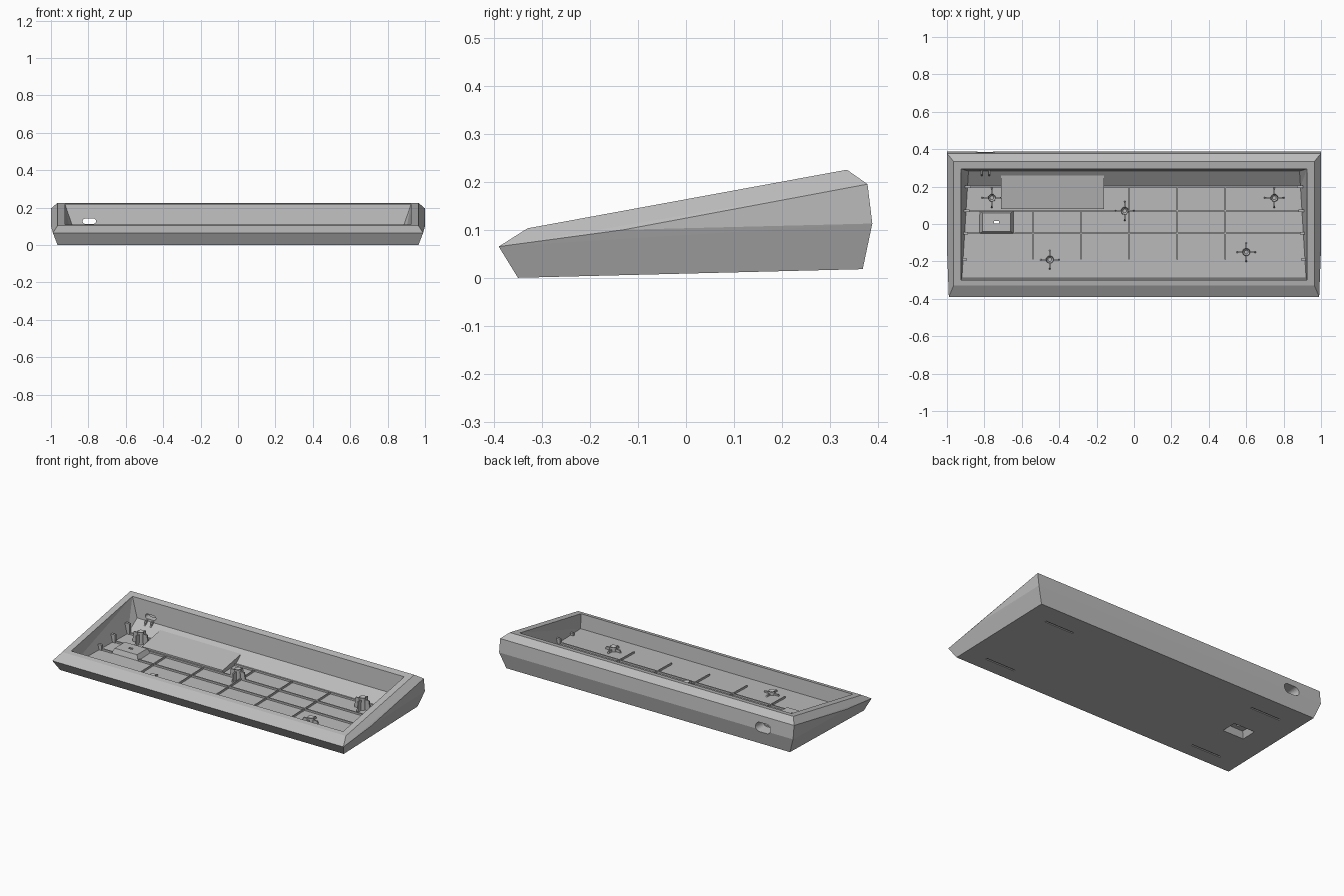
import bpy, bmesh, math
from mathutils import Matrix, Vector

cube = bpy.data.objects.get("Cube")
if cube:
    bpy.data.objects.remove(cube)

grey = bpy.data.materials.new("matte_grey")
grey.use_nodes = True
COLOUR = (0.5, 0.5, 0.5, 1)
grey.diffuse_color = COLOUR
grey.node_tree.nodes["Principled BSDF"].inputs["Base Color"].default_value = COLOUR


def make(name, bm):
    bmesh.ops.recalc_face_normals(bm, faces=bm.faces)
    mesh = bpy.data.meshes.new(name)
    bm.to_mesh(mesh)
    bm.free()
    mesh.materials.append(grey)
    obj = bpy.data.objects.new(name, mesh)
    bpy.context.collection.objects.link(obj)
    return obj


def hull(name, points):
    """Convex solid around a handful of corner points."""
    bm = bmesh.new()
    for p in points:
        bm.verts.new(p)
    res = bmesh.ops.convex_hull(bm, input=bm.verts)
    junk = {g for g in res["geom_interior"] + res["geom_unused"]
            if isinstance(g, bmesh.types.BMVert) and g.is_valid}
    bmesh.ops.delete(bm, geom=list(junk), context="VERTS")
    bmesh.ops.dissolve_limit(bm, angle_limit=0.01, verts=bm.verts, edges=bm.edges)
    return make(name, bm)


def mirrored(points):
    return [(s * x, y, z) for x, y, z in points for s in (-1, 1)]


def frustum(name, x, y, low, high):
    """low and high are (half width, half depth, z)."""
    return hull(name, [(x + sx * w, y + sy * d, z) for w, d, z in (low, high)
                       for sx in (-1, 1) for sy in (-1, 1)])


def box(name, x0, x1, y0, y1, z0, z1):
    return hull(name, [(x, y, z) for x in (x0, x1) for y in (y0, y1) for z in (z0, z1)])


def floor_z(y):
    return 0.029 + 0.0245 * y


def under_z(y):
    return 0.0088 + 0.025 * y


# Outer wedge body with bevelled rim
case = hull("case", mirrored([
    (0.965, -0.35, 0), (0.965, 0.368, 0.018),
    (0.99, -0.39, 0.065), (1, -0.13, 0.1), (1, 0.388, 0.113), (1, 0.378, 0.195),
    (0.965, -0.33, 0.103), (0.965, 0.335, 0.225)]))

# Tray cavity with drafted walls and a sloped rear floor
cavity = hull("cavity_cutter", mirrored([
    (0.925, -0.30, 0.108), (0.925, 0.295, 0.218), (0.925, -0.30, 0.3), (0.925, 0.295, 0.3),
    (0.92, -0.29, floor_z(-0.29)), (0.89, 0.2, floor_z(0.2)), (0.885, 0.283, 0.1)]))

# Raised pod in the tray, hollow from below, with a small through hole
POD_X, POD_Y = -0.735, 0.01
pod = frustum("pod_block", POD_X, POD_Y, (0.097, 0.066, 0.016), (0.076, 0.05, 0.057))
pocket = frustum("pocket_cutter", POD_X, POD_Y, (0.08, 0.055, -0.01), (0.055, 0.033, 0.044))
pod_hole = frustum("pod_hole_cutter", POD_X, POD_Y, (0.013, 0.007, 0), (0.013, 0.007, 0.1))


def stadium(name, sections):
    """Rounded slot lofted along y; sections are (y, half width, half height)."""
    points = []
    for y, w, h in sections:
        for i in range(24):
            a = math.tau * (i + 0.5) / 24
            side = math.copysign(w - h, math.cos(a))
            points.append((-0.795 + side + h * math.cos(a), y, 0.127 + h * math.sin(a)))
    return hull(name, points)


# Rear cable port: wide tapered mouth and a narrow slot
port_mouth = stadium("port_mouth_cutter", [(0.42, 0.056, 0.032), (0.32, 0.044, 0.022)])
port_slot = stadium("port_slot_cutter", [(0.4, 0.036, 0.014), (0.25, 0.036, 0.014)])

# Shallow grooves for the feet
grooves = []
for sx in (-1, 1):
    for y in (-0.26, 0.24):
        a, b = sorted((sx * 0.63, sx * 0.83))
        grooves.append(box("groove_cutter", a, b, y - 0.005, y + 0.005,
                           -0.02, under_z(y) + 0.006))

steps = [(cavity, "DIFFERENCE"), (pod, "UNION"), (pocket, "DIFFERENCE"),
         (pod_hole, "DIFFERENCE"), (port_mouth, "DIFFERENCE"), (port_slot, "DIFFERENCE")]
steps += [(g, "DIFFERENCE") for g in grooves]
for cutter, op in steps:
    mod = case.modifiers.new(cutter.name, "BOOLEAN")
    mod.operation = op
    mod.solver = "EXACT"
    mod.object = cutter
    cutter.hide_render = True

# Bake the cuts and drop the cutters
graph = bpy.context.evaluated_depsgraph_get()
baked = bpy.data.meshes.new_from_object(case.evaluated_get(graph))
case.modifiers.clear()
case.data = baked
for cutter, op in steps:
    bpy.data.objects.remove(cutter)

# Sloped raised deck against the rear wall
deck = [(0.08, 0.022), (0.08, 0.048), (0.28, 0.085), (0.30, 0.085), (0.30, 0.03)]
hull("raised_deck", [(x, y, z) for x in (-0.71, -0.16) for y, z in deck])


def rib(name, x0, x1, y0, y1):
    """Low stiffening rib following the floor."""
    hull(name, [(x, y, floor_z(y) + dz) for x in (x0, x1) for y in (y0, y1)
                for dz in (-0.008, 0.011)])


# Long ribs across the tray
for y, x0, x1 in ((0.2, -0.89, 0.89), (0.07, -0.895, 0.895), (-0.05, -0.9, 0.9)):
    start = -0.64 if y == -0.05 else x0
    rib("long_rib", start, x1, y - 0.004, y + 0.004)
    if start != x0:
        rib("long_rib_end", x0, -0.82, y - 0.004, y + 0.004)

# Short ribs from front to back
for i in range(5):
    x = -0.54 + 0.257 * i
    rib("cross_rib", x - 0.003, x + 0.003, -0.19, 0.07 if x < -0.16 else 0.2)

# Clip posts along both side walls
for sx in (-1, 1):
    for y in (-0.19, -0.05, 0.07, 0.2):
        wall = 0.914 - 0.06 * (y + 0.19)
        a, b = sorted((sx * (wall - 0.018), sx * (wall + 0.012)))
        box("clip_post", a, b, y - 0.007, y + 0.007, floor_z(y) - 0.006, 0.068 + 0.16 * y)


def boss(x, y):
    """Screw post with four tapered fins."""
    base, top = floor_z(y) - 0.006, 0.081 + 0.183 * y
    bm = bmesh.new()
    bmesh.ops.create_cone(bm, cap_ends=True, segments=20, radius1=0.021, radius2=0.019,
                          depth=top - base,
                          matrix=Matrix.Translation((x, y, (base + top) / 2)))
    bm.normal_update()
    cap = max(bm.faces, key=lambda f: f.calc_center_median().z)
    bmesh.ops.inset_individual(bm, faces=[cap], thickness=0.009)
    bmesh.ops.translate(bm, verts=cap.verts, vec=Vector((0, 0, -0.012)))
    make("screw_boss", bm)
    for sx, sy in ((1, 0), (-1, 0), (0, 1), (0, -1)):
        points = []
        for reach, z in ((0.055, base), (0.045, top - 0.012)):
            for r in (0.014, reach):
                for t in (-0.004, 0.004):
                    points.append((x + sx * r + sy * t, y + sy * r + sx * t, z))
        hull("boss_fin", points)


for x, y in ((-0.76, 0.14), (-0.05, 0.07), (0.75, 0.14), (-0.45, -0.19), (0.6, -0.15)):
    boss(x, y)

# Guide fins beside the cable port
for x in (-0.815, -0.775):
    hull("port_fin", [(x + t, y, z) for t in (-0.004, 0.004)
                      for y, z in ((0.245, 0.03), (0.29, 0.03), (0.265, 0.108), (0.29, 0.108))])
